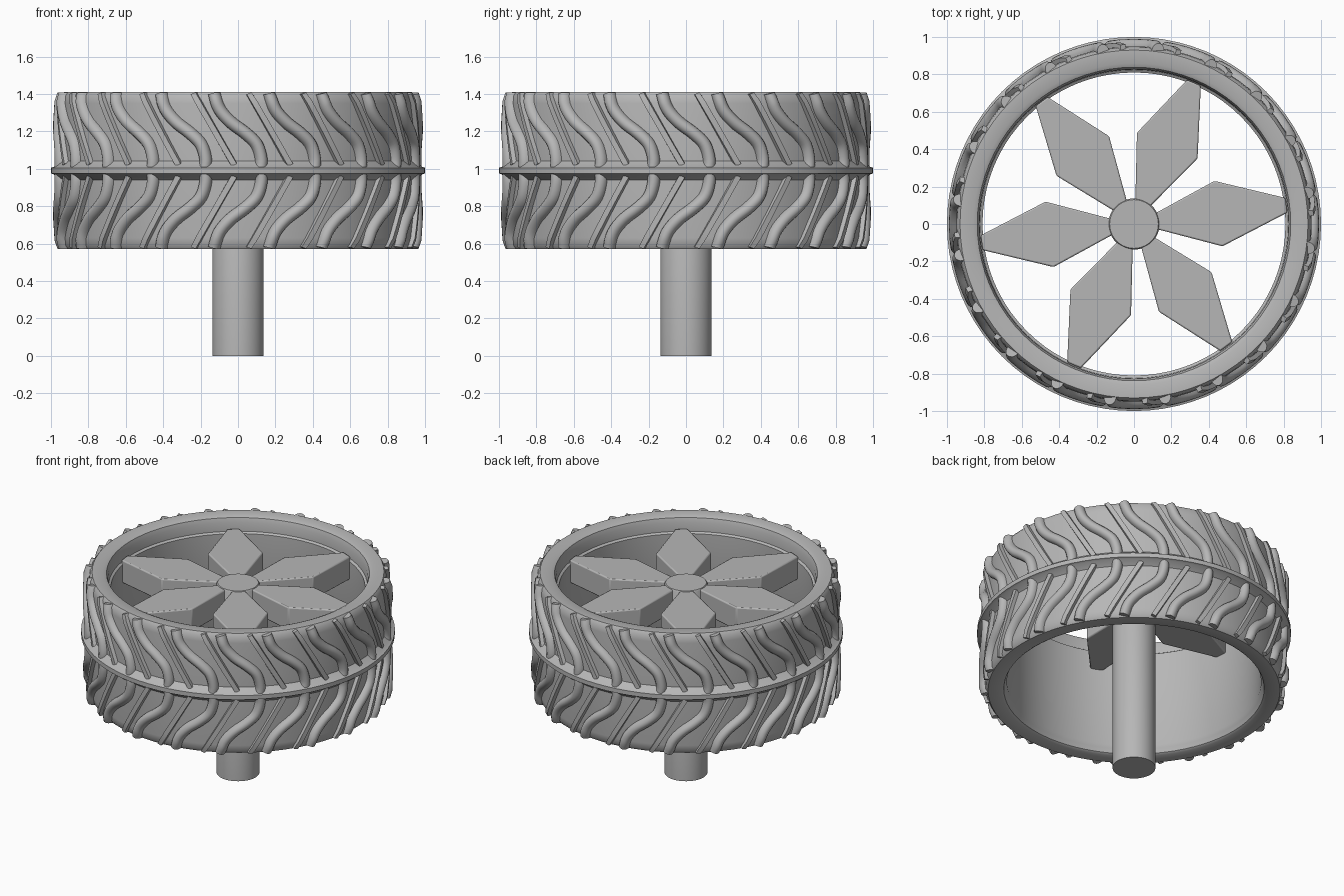
import bpy, bmesh, math
from mathutils import Vector, Matrix

if "Cube" in bpy.data.objects:
    bpy.data.objects.remove(bpy.data.objects["Cube"], do_unlink=True)

grey = bpy.data.materials.new("plain grey")
grey.use_nodes = True
grey.diffuse_color = (0.47, 0.47, 0.47, 1)
grey.node_tree.nodes["Principled BSDF"].inputs["Base Color"].default_value = grey.diffuse_color

MID = 0.99      # height of the tyre's middle plane
BASE = 0.95     # tread base radius
COUNT = 20      # tread repeats per turn


def finish(name, bm, angle=35):
    bmesh.ops.recalc_face_normals(bm, faces=bm.faces)
    mesh = bpy.data.meshes.new(name)
    bm.to_mesh(mesh)
    bm.free()
    mesh.materials.append(grey)
    ob = bpy.data.objects.new(name, mesh)
    bpy.context.scene.collection.objects.link(ob)
    bpy.ops.object.select_all(action="DESELECT")
    ob.select_set(True)
    bpy.context.view_layer.objects.active = ob
    bpy.ops.object.shade_smooth_by_angle(angle=math.radians(angle))
    return ob


def wrap(u, z, r):
    """Bend an unrolled tread position around the wheel."""
    a = u / BASE
    return Vector((r * math.sin(a), -r * math.cos(a), z))


def loft(bm, rings, closed=False):
    """Skin rings of points; closed joins the last ring to the first."""
    rings = [[bm.verts.new(p) for p in ring] for ring in rings]
    n = len(rings[0])
    pairs = list(zip(rings, rings[1:]))
    if closed:
        pairs.append((rings[-1], rings[0]))
    else:
        bm.faces.new(rings[0])
        bm.faces.new(rings[-1])
    for a, b in pairs:
        for i in range(n):
            j = (i + 1) % n
            bm.faces.new((a[i], a[j], b[j], b[i]))


def lathe(name, profile, steps=80):
    bm = bmesh.new()
    turn = math.tau * BASE / steps
    loft(bm, [[wrap(k * turn, z, r) for r, z in profile] for k in range(steps)], True)
    return finish(name, bm)


def smooth_path(points, steps=4):
    """Catmull-Rom curve through the points."""
    p = [Vector(q) for q in points]
    p = [2 * p[0] - p[1]] + p + [2 * p[-1] - p[-2]]
    out = []
    for i in range(1, len(p) - 2):
        a, b, c, d = p[i - 1:i + 3]
        for k in range(steps):
            t = k / steps
            out.append(b + (c - a) * t / 2 + (2 * a - 5 * b + 4 * c - d) * t * t / 2
                       + (3 * b - a - 3 * c + d) * t ** 3 / 2)
    return out + [p[-2]]


def shoulder(z):
    """Tread base radius, easing inwards near the tyre edges."""
    return BASE - 0.3 * max(0, abs(z - MID) - 0.37)


def tread(name, path, section):
    """Sweep a section along (u, height above middle), mirrored and repeated."""
    bm = bmesh.new()
    for side in (1, -1):
        for k in range(COUNT):
            shift = k * math.tau * BASE / COUNT
            rings = []
            for i, p in enumerate(path):
                t = (path[min(i + 1, len(path) - 1)] - path[max(i - 1, 0)]).normalized()
                ring = []
                for w, h in section:
                    u = p.x - t.y * w
                    v = min(p.y + t.x * w, 0.418)
                    z = MID + side * v
                    ring.append(wrap(u + shift, z, shoulder(z) + h))
                rings.append(ring)
            loft(bm, rings)
    return finish(name, bm, 40)


# Tyre body with rounded lips and an inner rim step
lathe("tyre_body", [
    (0.95, 0.63), (0.945, 0.59), (0.93, 0.57), (0.845, 0.57), (0.83, 0.58),
    (0.82, 0.61), (0.81, 0.63), (0.81, 1.30), (0.825, 1.31), (0.828, 1.37),
    (0.838, 1.40), (0.86, 1.41), (0.93, 1.41), (0.945, 1.39), (0.95, 1.35)])

# Raised ridge around the middle of the tread
lathe("centre_ridge", [
    (0.94, 0.93), (0.985, 0.97), (1.0, 0.975), (1.0, 1.005),
    (0.985, 1.01), (0.94, 1.05)])

# Rounded wavy ribs
wave = smooth_path([(0.12, 0), (0.125, 0.06), (0.10, 0.14), (0.04, 0.2),
                    (-0.04, 0.26), (-0.10, 0.33), (-0.13, 0.415)])
dome = [(0.034 * math.cos(a), 0.042 * math.sin(a) - 0.003)
        for a in (math.pi * i / 8 for i in range(9))]
dome += [(-0.034, -0.02), (0.034, -0.02)]
tread("wavy_ribs", wave, dome)

# Thin straight ribs between them
straight = [Vector((-0.02, 0.03)).lerp(Vector((-0.24, 0.416)), i / 8) for i in range(9)]
tread("straight_ribs", straight,
      [(0.019, -0.02), (0.015, 0.024), (-0.015, 0.024), (-0.019, -0.02)])

# Six kite-shaped spokes
outline = [(0.10, 0.035), (0.455, 0.176), (0.82, 0.04)]
outline += [(x, -y) for x, y in reversed(outline)]
bm = bmesh.new()
for k in range(6):
    spin = Matrix.Rotation(math.radians(7 + 60 * k), 4, "Z")
    loft(bm, [[spin @ Vector((x, y, z)) for x, y in outline] for z in (1.17, 1.33)])
spokes = finish("spokes", bm, 25)
bevel = spokes.modifiers.new("soft edges", "BEVEL")
bevel.width = 0.008
bevel.segments = 2

# Axle running up into the hub
bm = bmesh.new()
circle = [(math.cos(a), math.sin(a)) for a in (math.tau * i / 48 for i in range(48))]
loft(bm, [[(r * x, r * y, z) for x, y in circle]
          for r, z in ((0.137, 0), (0.137, 1.325), (0.13, 1.335))])
finish("axle", bm)
